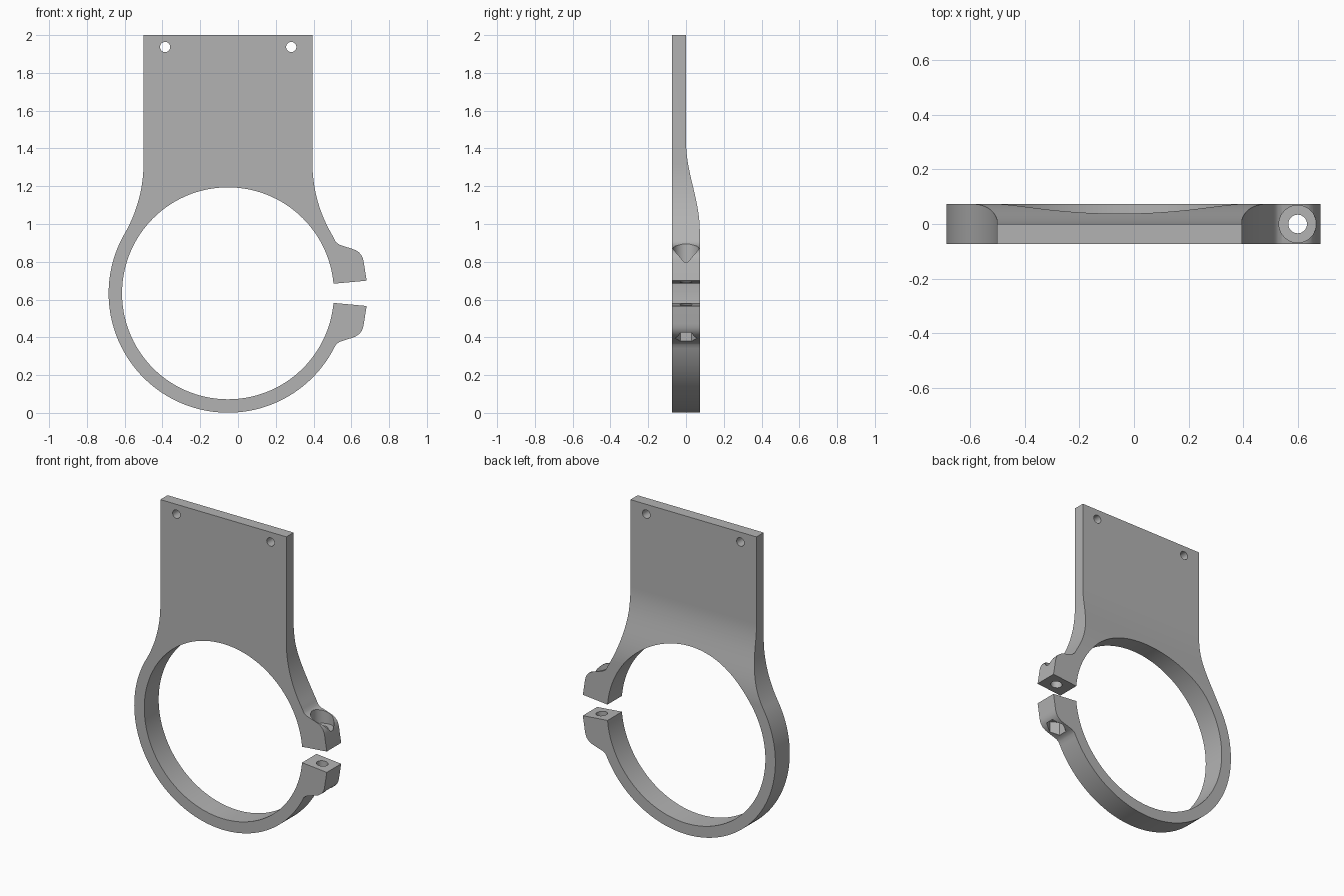
import bpy, bmesh
from math import sin, cos, pi, radians, atan2, asin
from mathutils import Matrix

if "Cube" in bpy.data.objects:
    bpy.data.objects.remove(bpy.data.objects["Cube"])

CX, CZ = -0.053, 0.633       # ring centre
R_OUT, R_IN = 0.632, 0.561
HALF = 0.073                 # half depth of the ring
PLATE = 0.447                # half width of the plate
BOLT_X = 0.598

grey = bpy.data.materials.new("Matte grey")
grey.use_nodes = True
colour = (0.45, 0.45, 0.45, 1)
grey.diffuse_color = colour
grey.node_tree.nodes["Principled BSDF"].inputs["Base Color"].default_value = colour


def arc(cx, cz, r, a, b, n):
    return [(cx + r * cos(a + (b - a) * i / n), cz + r * sin(a + (b - a) * i / n))
            for i in range(n + 1)]


def make_object(name, bm):
    bmesh.ops.recalc_face_normals(bm, faces=bm.faces)
    mesh = bpy.data.meshes.new(name)
    bm.to_mesh(mesh)
    bm.free()
    mesh.materials.append(grey)
    obj = bpy.data.objects.new(name, mesh)
    bpy.context.collection.objects.link(obj)
    return obj


def prism(name, points, shift):
    bm = bmesh.new()
    face = bm.faces.new([bm.verts.new(p) for p in points])
    new = bmesh.ops.extrude_face_region(bm, geom=[face])["geom"]
    bmesh.ops.translate(bm, vec=shift, verts=[v for v in new if isinstance(v, bmesh.types.BMVert)])
    return make_object(name, bm)


def rod(name, radius, depth, location, sides=40, turn=None):
    bm = bmesh.new()
    matrix = Matrix.Translation(location) @ (turn or Matrix())
    bmesh.ops.create_cone(bm, cap_ends=True, segments=sides, radius1=radius,
                          radius2=radius, depth=depth, matrix=matrix)
    return make_object(name, bm)


# Clamp ear above the gap, from ring to gap; mirrored for the lower ear
ear = [(0.518, 0.905), (0.527, 0.897), (0.540, 0.889), (0.600, 0.870), (0.622, 0.862),
       (0.640, 0.850), (0.654, 0.834), (0.662, 0.815), (0.666, 0.795), (0.681, 0.700)]
lower_ear = [(x, 2 * CZ - z) for x, z in ear]
ear_angle = radians(27.5)
gap_angle = radians(5.2)

# Fillet tangent to the plate side and to the ring
join = radians(30)
R_FIL = (R_OUT * cos(join) - PLATE) / (1 - cos(join))
fil_x = PLATE + R_FIL
fil_z = CZ + (R_OUT + R_FIL) * sin(join)

# Whole front outline as one loop
right_fillet = arc(CX + fil_x, fil_z, R_FIL, pi + join, pi, 20)
left_fillet = [(2 * CX - x, z) for x, z in reversed(right_fillet)]
outline = ear[::-1]
outline += arc(CX, CZ, R_OUT, ear_angle, join, 2)[:-1]
outline += right_fillet + [(CX + PLATE, 2), (CX - PLATE, 2)] + left_fillet
outline += arc(CX, CZ, R_OUT, pi - join, 2 * pi - ear_angle, 90)[1:]
outline += lower_ear
outline += arc(CX, CZ, R_IN, 2 * pi - gap_angle, gap_angle, 140)
bracket = prism("clamp_bracket", [(x, -HALF, z) for x, z in outline], (0, 2 * HALF, 0))

# Back recess, easing from ring depth to the thin plate
steps = 24
ease = [(HALF * (1 + cos(pi * i / steps)) / 2, 0.96 + 0.48 * i / steps)
        for i in range(1, steps + 1)]
profile = [(HALF, 0.96)] + ease + [(0, 2.1), (0.2, 2.1), (0.2, 0.96)]
cutters = [prism("back_recess_cutter", [(-1, y, z) for y, z in profile], (2, 0, 0))]

# Mounting holes, bolt hole, bolt head seat and hexagonal nut pocket
sideways = Matrix.Rotation(pi / 2, 4, "X")
for x in (-0.386, 0.282):
    cutters.append(rod("mounting_hole_cutter", 0.027, 0.5, (x, 0, 1.937), 32, sideways))
cutters.append(rod("bolt_hole_cutter", 0.034, 0.8, (BOLT_X, 0, CZ)))
cutters.append(rod("bolt_seat_cutter", 0.068, 0.2, (BOLT_X, 0, 0.90)))
cutters.append(rod("nut_pocket_cutter", 0.058, 0.2, (BOLT_X, 0, 0.365), 6))

for cutter in cutters:
    cutter.hide_render = True
    cutter.hide_set(True)
    mod = bracket.modifiers.new(cutter.name, "BOOLEAN")
    mod.operation = "DIFFERENCE"
    mod.solver = "EXACT"
    mod.object = cutter

# Apply the cuts and remove the helpers
bpy.context.view_layer.objects.active = bracket
bpy.ops.object.select_all(action="DESELECT")
bracket.select_set(True)
for mod in list(bracket.modifiers):
    bpy.ops.object.modifier_apply(modifier=mod.name)
for cutter in cutters:
    bpy.data.objects.remove(cutter)
bpy.ops.object.shade_smooth_by_angle(angle=radians(25))
